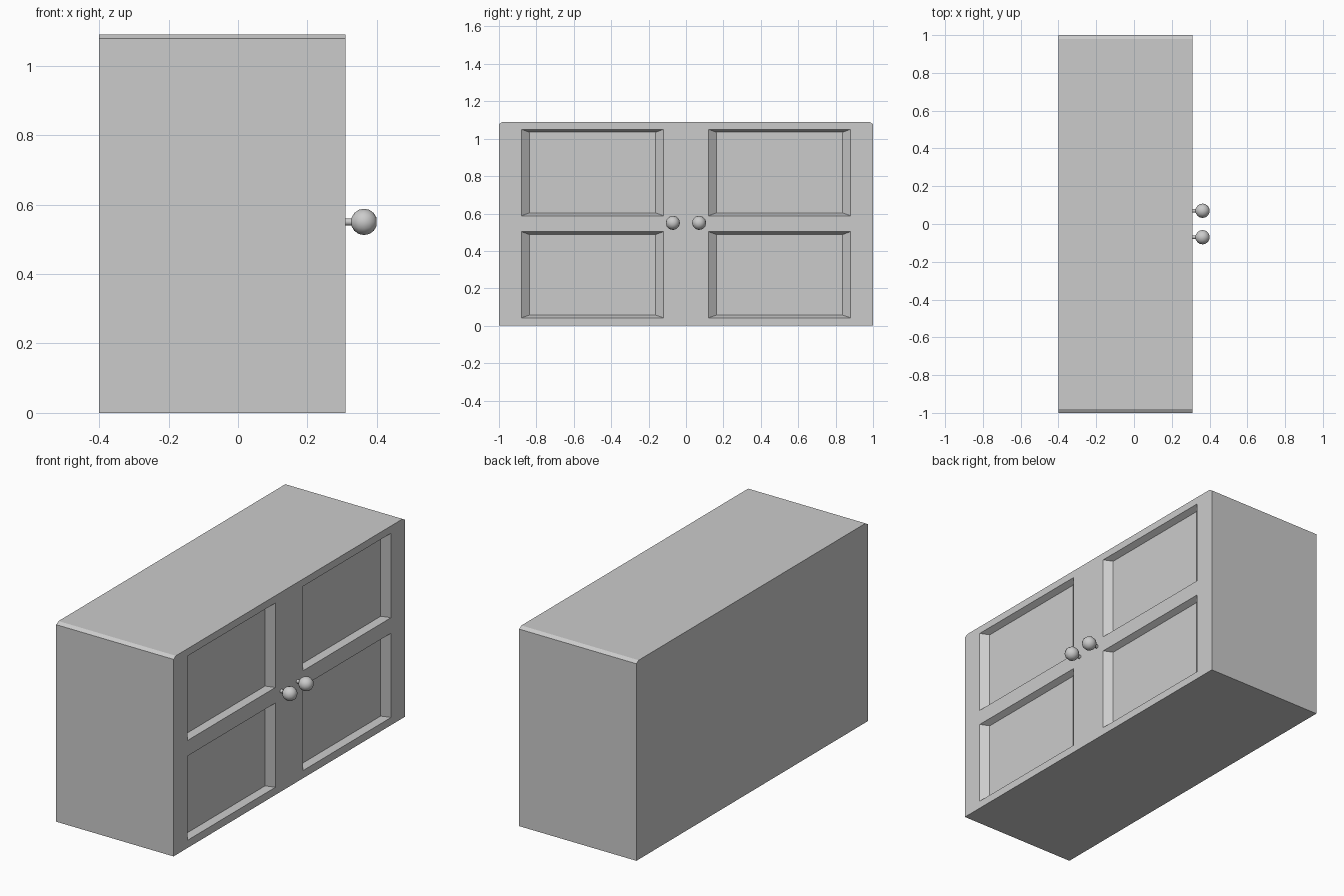
import bpy, bmesh, math
from mathutils import Matrix

if "Cube" in bpy.data.objects:
    bpy.data.objects.remove(bpy.data.objects["Cube"])

grey = bpy.data.materials.new("light_grey")
grey.diffuse_color = (0.6, 0.6, 0.6, 1)
grey.use_nodes = True
grey.node_tree.nodes["Principled BSDF"].inputs["Base Color"].default_value = grey.diffuse_color

X0, X1, H = -0.4, 0.31, 1.09      # cabinet back, front and height
DEPTH = 0.033                     # door panel recess


def finish(name, bm):
    bmesh.ops.recalc_face_normals(bm, faces=bm.faces)
    me = bpy.data.meshes.new(name)
    bm.to_mesh(me)
    bm.free()
    me.materials.append(grey)
    ob = bpy.data.objects.new(name, me)
    bpy.context.collection.objects.link(ob)
    return ob


# Cabinet body: side profile with chamfered top ends, extruded back
# The front is left open and filled by a grid of door frame faces
profile = [(-1, 0), (1, 0), (1, H - 0.012), (0.98, H), (-0.98, H), (-1, H - 0.012)]
bm = bmesh.new()
back = [bm.verts.new((X0, y, z)) for y, z in profile]
front = [bm.verts.new((X1, y, z)) for y, z in profile]
bm.faces.new(back)
for i in range(len(profile)):
    j = (i + 1) % len(profile)
    bm.faces.new((back[i], back[j], front[j], front[i]))
bm.faces.new(front)
body = finish("cabinet_body", bm)


# Tapered cutters for the four recessed door panels
def panel_cutter(y0, y1, z0, z1):
    dy, dz, out = 0.042, 0.015, 0.02
    bm = bmesh.new()
    rings = []
    for x, t in ((X1 - DEPTH, 1), (X1 + out, -out / DEPTH)):
        a, b = y0 + dy * t, y1 - dy * t
        c, d = z0 + dz * t, z1 - dz * t
        rings.append([bm.verts.new((x, y, z)) for y, z in ((a, c), (b, c), (b, d), (a, d))])
    for r in rings:
        bm.faces.new(r)
    for i in range(4):
        j = (i + 1) % 4
        bm.faces.new((rings[0][i], rings[0][j], rings[1][j], rings[1][i]))
    cutter = finish("panel_cutter", bm)
    cutter.hide_render = True
    cutter.hide_viewport = True
    mod = body.modifiers.new("panel_recess", 'BOOLEAN')
    mod.operation = 'DIFFERENCE'
    mod.solver = 'EXACT'
    mod.object = cutter


for y0, y1 in ((-0.88, -0.12), (0.12, 0.88)):
    for z0, z1 in ((0.042, 0.503), (0.588, 1.05)):
        panel_cutter(y0, y1, z0, z1)


# Door knobs: a thin stem and a ball turned around the x axis
def knob(name, y):
    cx, r, n = 0.363, 0.038, 12
    pts = [(X1 - 0.005, 0.01), (cx - r * 0.9, 0.01)]
    pts += [(cx - r * math.cos(math.radians(a)), r * math.sin(math.radians(a)))
            for a in range(18, 180, 24)]
    bm = bmesh.new()
    rings = [[bm.verts.new((x, y + q * math.cos(k * math.tau / n), 0.55 + q * math.sin(k * math.tau / n)))
              for k in range(n)] for x, q in pts]
    for a, b in zip(rings, rings[1:]):
        for k in range(n):
            m = (k + 1) % n
            bm.faces.new((a[k], a[m], b[m], b[k]))
    bm.faces.new(rings[0])
    bm.faces.new(rings[-1])
    ob = finish(name, bm)
    bpy.context.view_layer.objects.active = ob
    ob.select_set(True)
    bpy.ops.object.shade_smooth_by_angle(angle=math.radians(40))
    ob.select_set(False)


knob("left_knob", -0.07)
knob("right_knob", 0.07)
